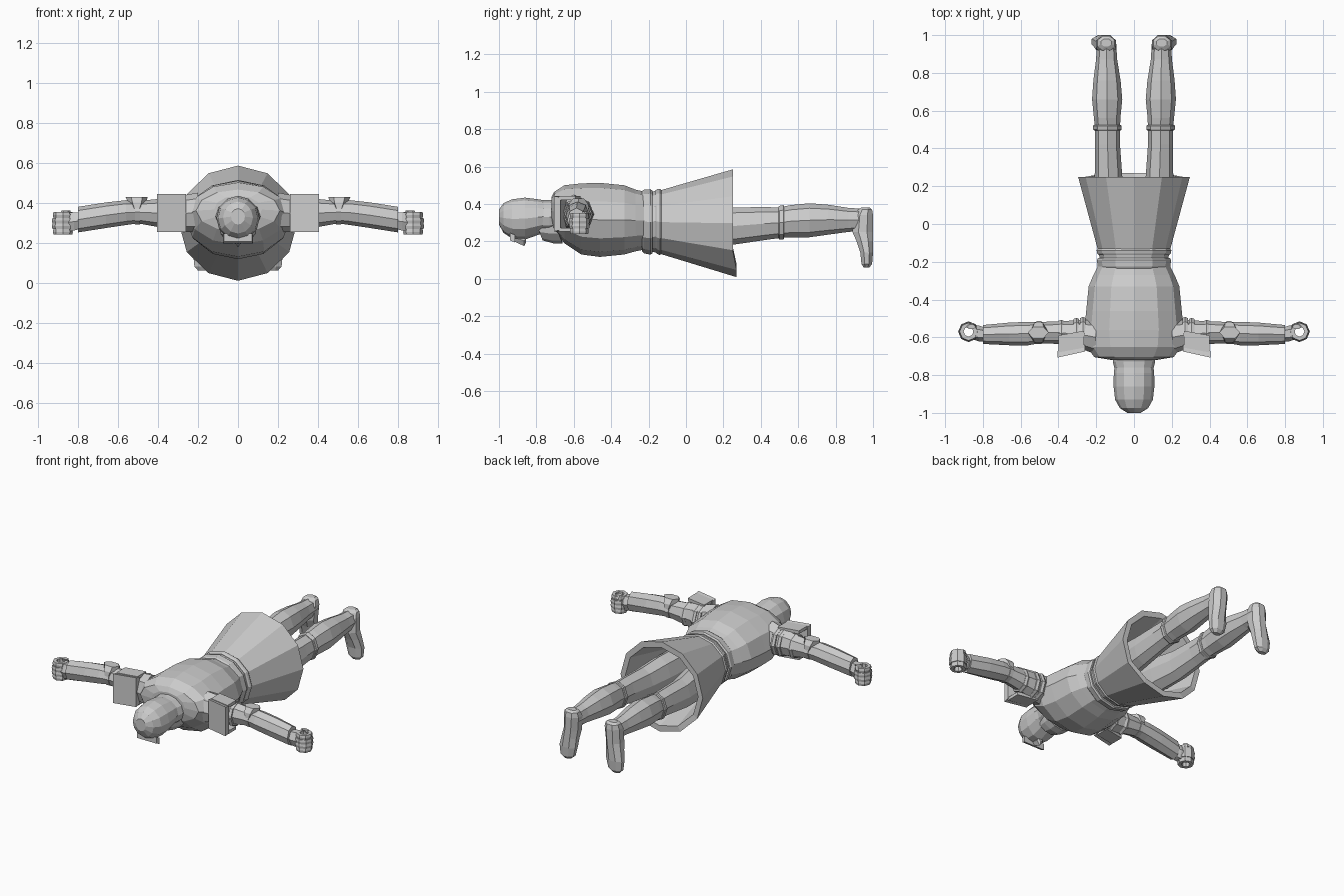
import bpy, bmesh
from math import cos, sin, pi


def loft(name, axis, rings, n=8, half=False, mirror=False, wrap=False):
    """Rings are (position along axis, centre a, centre b, radius a, radius b)."""
    bm = bmesh.new()
    loops = []
    off = pi / n if half else 0
    k = 1 / cos(pi / n) if half else 1
    for t, ca, cb, ra, rb in rings:
        loop = []
        for i in range(n):
            g = 2 * pi * i / n + off
            a, b = ca + ra * k * cos(g), cb + rb * k * sin(g)
            co = {'x': (t, a, b), 'y': (a, t, b), 'z': (a, b, t)}[axis]
            loop.append(bm.verts.new(co))
        loops.append(loop)
    pairs = list(zip(loops, loops[1:]))
    if wrap:
        pairs.append((loops[-1], loops[0]))
    else:
        bm.faces.new(loops[0])
        bm.faces.new(loops[-1])
    for p, q in pairs:
        for i in range(n):
            j = (i + 1) % n
            bm.faces.new((p[i], p[j], q[j], q[i]))
    bmesh.ops.recalc_face_normals(bm, faces=bm.faces)
    me = bpy.data.meshes.new(name)
    bm.to_mesh(me)
    bm.free()
    ob = bpy.data.objects.new(name, me)
    bpy.context.collection.objects.link(ob)
    if mirror:
        ob.modifiers.new("mirror", 'MIRROR').use_clip = False
    return ob


def body(name, rows, n=12, **kw):
    """Centred parts along y: rows are (y, centre z, radius x, radius z)."""
    return loft(name, 'y', [(y, 0, z, rx, rz) for y, z, rx, rz in rows], n, **kw)


# Head with coif, collar and facial features
body("head", [(-1.0, .33, .035, .04), (-.975, .325, .075, .08), (-.93, .32, .1, .105),
              (-.86, .322, .108, .112), (-.79, .33, .107, .095), (-.73, .335, .1, .08)])
body("neck", [(-.78, .33, .1, .09), (-.73, .33, .112, .09), (-.68, .34, .11, .09)])
collar = body("collar", [(-.79, .31, .075, .09), (-.74, .31, .09, .105), (-.69, .31, .1, .105)])
for v in collar.data.vertices:
    if v.co.z < .28:
        v.co.y += (.28 - v.co.z) * .4
        v.co.z -= .015
loft("nose", 'y', [(-.92, 0, .22, .01, .02), (-.865, 0, .205, .02, .03),
                   (-.855, 0, .215, .015, .02)], 4)
loft("brow", 'y', [(-.94, 0, .225, .07, .02), (-.915, 0, .215, .075, .02)], 4, half=True)

# Torso
body("torso", [(-.72, .365, .12, .07), (-.705, .36, .21, .105), (-.65, .345, .25, .155),
               (-.56, .32, .263, .19), (-.46, .315, .253, .198), (-.33, .315, .24, .185),
               (-.27, .312, .215, .165), (-.2, .31, .18, .15)])

# Belt made of two raised bands
for i, (y0, y1, r) in enumerate([(-.235, -.18, .01), (-.165, -.13, .012)]):
    body(f"belt_band_{i}", [(y0, .308, .175 + r, .152 + r), (y0 + .01, .306, .183 + r, .16 + r),
                            (y1 - .01, .304, .186 + r, .165 + r), (y1, .304, .18 + r, .158 + r)])

# Flared open skirt with a thick hem
skirt = body("skirt", [(-.22, .308, .172, .152), (-.13, .303, .193, .172), (.25, .297, .296, .288),
                       (.25, .297, .262, .25), (-.08, .303, .18, .155)])
for v in skirt.data.vertices:
    if v.co.y > .2 and v.co.z < .1:
        v.co.y += .02

# Legs
loft("leg", 'y', [(-.1, .1, .29, .08, .12), (.1, .12, .285, .08, .115), (.25, .135, .282, .073, .1),
                  (.42, .14, .295, .066, .088), (.5, .14, .3, .066, .082), (.56, .142, .308, .07, .086),
                  (.66, .142, .313, .08, .091), (.76, .143, .316, .072, .08),
                  (.87, .145, .315, .056, .064), (.97, .145, .315, .05, .058)], 8, mirror=True)
loft("knee_band", 'y', [(.495, .141, .3, .07, .086), (.5, .141, .3, .075, .09),
                        (.52, .141, .302, .075, .092), (.525, .141, .302, .07, .088)], 8, mirror=True)


# Feet, toes pointing down and slightly outward
def foot_row(z, cx, rx, y0, y1):
    return (z, cx, (y0 + y1) / 2, rx, (y1 - y0) / 2)


loft("foot", 'z', [foot_row(.06, .175, .025, .95, .98), foot_row(.08, .172, .046, .938, .995),
                   foot_row(.14, .168, .056, .932, 1), foot_row(.2, .16, .052, .912, 1),
                   foot_row(.25, .152, .05, .89, 1), foot_row(.34, .147, .053, .9, 1),
                   foot_row(.37, .147, .045, .92, .995), foot_row(.382, .147, .028, .94, .98)],
     8, half=True, mirror=True)

# Arms
loft("arm", 'x', [(.2, -.6, .35, .09, .1), (.28, -.585, .345, .076, .09), (.4, -.575, .348, .06, .07),
                  (.5, -.575, .352, .056, .056), (.56, -.58, .35, .062, .062),
                  (.66, -.582, .337, .06, .064), (.8, -.585, .315, .05, .064)], 8, mirror=True)

# Sleeve bands and elbow band
for i, (x, r) in enumerate([(.27, .088), (.305, .083), (.385, .073)]):
    loft(f"sleeve_band_{i}", 'x', [(x - .014, -.58, .345, r - .006, r), (x, -.58, .345, r, r + .006),
                                   (x + .016, -.58, .345, r - .006, r)], 8, mirror=True)
loft("elbow_band", 'x', [(.49, -.575, .352, .061, .061), (.515, -.575, .352, .061, .061)], 8, mirror=True)
loft("elbow_pad", 'z', [(.37, .505, -.575, .025, .064), (.4, .505, -.575, .045, .06),
                        (.428, .507, -.575, .055, .035)], 6, mirror=True)

# Shoulder plates: slanted slabs over the top of each shoulder
plate = loft("shoulder_plate", 'x', [(.26, -.6, .348, .055, .095), (.405, -.6, .348, .055, .095)],
             4, half=True, mirror=True)
for v in plate.data.vertices:
    top = v.co.y < -.6
    v.co.y = (-.675 if top else -.64) - (v.co.x - .26) * .22
    if not top:
        v.co.z = .348 + (v.co.z - .348) * .92
# Plate wings fold around the front and back of the shoulder
for side, zc in (("back", .432), ("front", .262)):
    wing = loft(f"shoulder_wing_{side}", 'x', [(.265, -.61, zc, .045, .01), (.4, -.635, zc, .045, .01)],
                4, half=True, mirror=True)

# Closed hands: wrist and palm, then curled fingers as stacked rings around a grip hole
loft("palm", 'x', [(.785, -.585, .31, .036, .045), (.82, -.58, .305, .042, .052),
                   (.852, -.575, .302, .036, .055)], 6, mirror=True)
for i in range(4):
    z0 = .24 + i * .028
    R = .05 + (.005 if i in (1, 2) else 0)
    c = (.876, -.57)
    loft(f"finger_{i}", 'z', [(z, *c, r, r) for z, r in
                              ((z0, R - .003), (z0 + .014, R), (z0 + .028, R - .003),
                               (z0 + .028, .026), (z0, .026))], 8, mirror=True, wrap=True)
loft("thumb", 'z', [(.335, .87, -.535, .03, .014), (.36, .86, -.545, .022, .014)], 6, mirror=True)
